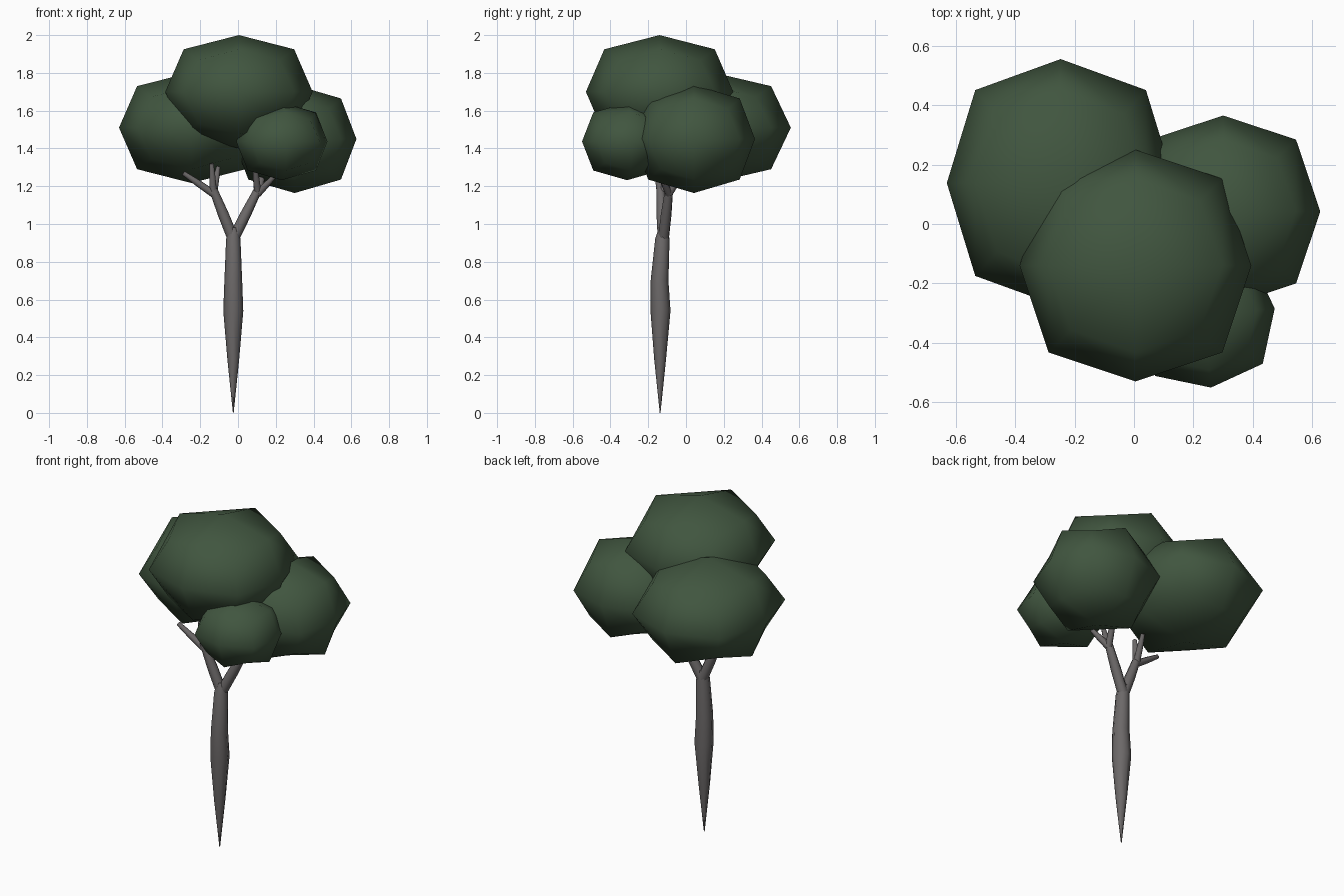
import bpy
from math import radians
from mathutils import Vector

cube = bpy.data.objects.get("Cube")
if cube:
    bpy.data.objects.remove(cube, do_unlink=True)


def make_material(name, rgb):
    mat = bpy.data.materials.new(name)
    mat.use_nodes = True
    mat.diffuse_color = (*rgb, 1)
    bsdf = mat.node_tree.nodes["Principled BSDF"]
    bsdf.inputs["Base Color"].default_value = (*rgb, 1)
    bsdf.inputs["Roughness"].default_value = 0.9
    return mat


leaf_green = make_material("leaf green", (0.052, 0.092, 0.050))
bark_grey = make_material("bark grey", (0.150, 0.140, 0.140))


def foliage(name, centre, half_size, turn=0):
    """Rounded clump: a box softened by one level of subdivision."""
    bpy.ops.mesh.primitive_cube_add(size=2, location=centre)
    obj = bpy.context.object
    obj.name = name
    obj.scale = half_size
    obj.rotation_euler.z = radians(turn)
    soft = obj.modifiers.new("soften", "SUBSURF")
    soft.levels = soft.render_levels = 1
    soft.use_limit_surface = False
    bpy.ops.object.modifier_apply(modifier=soft.name)
    bpy.ops.object.shade_smooth()
    obj.data.materials.append(leaf_green)


def limb(name, points):
    """Tapered round tube through (x, y, z, radius) points."""
    curve = bpy.data.curves.new(name, "CURVE")
    curve.dimensions = "3D"
    curve.bevel_depth = 1
    curve.bevel_resolution = 2
    curve.use_fill_caps = True
    spline = curve.splines.new("POLY")
    spline.points.add(len(points) - 1)
    for p, (x, y, z, r) in zip(spline.points, points):
        p.co = (x, y, z, 1)
        p.radius = r
    spline.use_smooth = True
    obj = bpy.data.objects.new(name, curve)
    bpy.context.collection.objects.link(obj)
    curve.materials.append(bark_grey)
    bpy.ops.object.select_all(action="DESELECT")
    obj.select_set(True)
    bpy.context.view_layer.objects.active = obj
    bpy.ops.object.convert(target="MESH")
    bpy.ops.object.shade_smooth_by_angle(angle=radians(50))


# Foliage clumps
foliage("top_foliage", (0.005, -0.14, 1.70), (0.39, 0.39, 0.30))
foliage("right_foliage", (-0.247, 0.138, 1.51), (0.383, 0.417, 0.293))
foliage("left_foliage", (0.30, 0.042, 1.45), (0.327, 0.323, 0.286))
foliage("front_foliage", (0.232, -0.312, 1.437), (0.243, 0.24, 0.205), 6.5)

# Trunk, pointed at the foot
limb("trunk", [(-0.025, -0.137, 0, 0.002), (-0.025, -0.137, 0.28, 0.031),
               (-0.025, -0.135, 0.54, 0.053), (-0.025, -0.14, 0.70, 0.047),
               (-0.025, -0.125, 0.92, 0.038), (-0.025, -0.12, 0.98, 0.024)])

# Main branches with their twigs
fork = Vector((-0.025, -0.12, 0.92))
branches = {
    "right": ((-0.13, -0.135, 1.18),
              [(-0.29, -0.15, 1.27), (-0.14, -0.16, 1.32), (-0.105, -0.05, 1.30)]),
    "left": ((0.105, -0.09, 1.18),
             [(0.09, -0.15, 1.30), (0.19, -0.13, 1.25), (0.14, 0.0, 1.30)]),
}
for side, (end, tips) in branches.items():
    end = Vector(end)
    mid = fork.lerp(end, 0.5)
    limb(side + "_branch", [(*fork, 0.030), (*mid, 0.029), (*end, 0.022)])
    for number, tip in enumerate(tips, 1):
        start = end - Vector((0, 0, 0.02))
        middle = start.lerp(Vector(tip), 0.5)
        limb(f"{side}_twig_{number}",
             [(*start, 0.020), (*middle, 0.018), (*tip, 0.012)])
